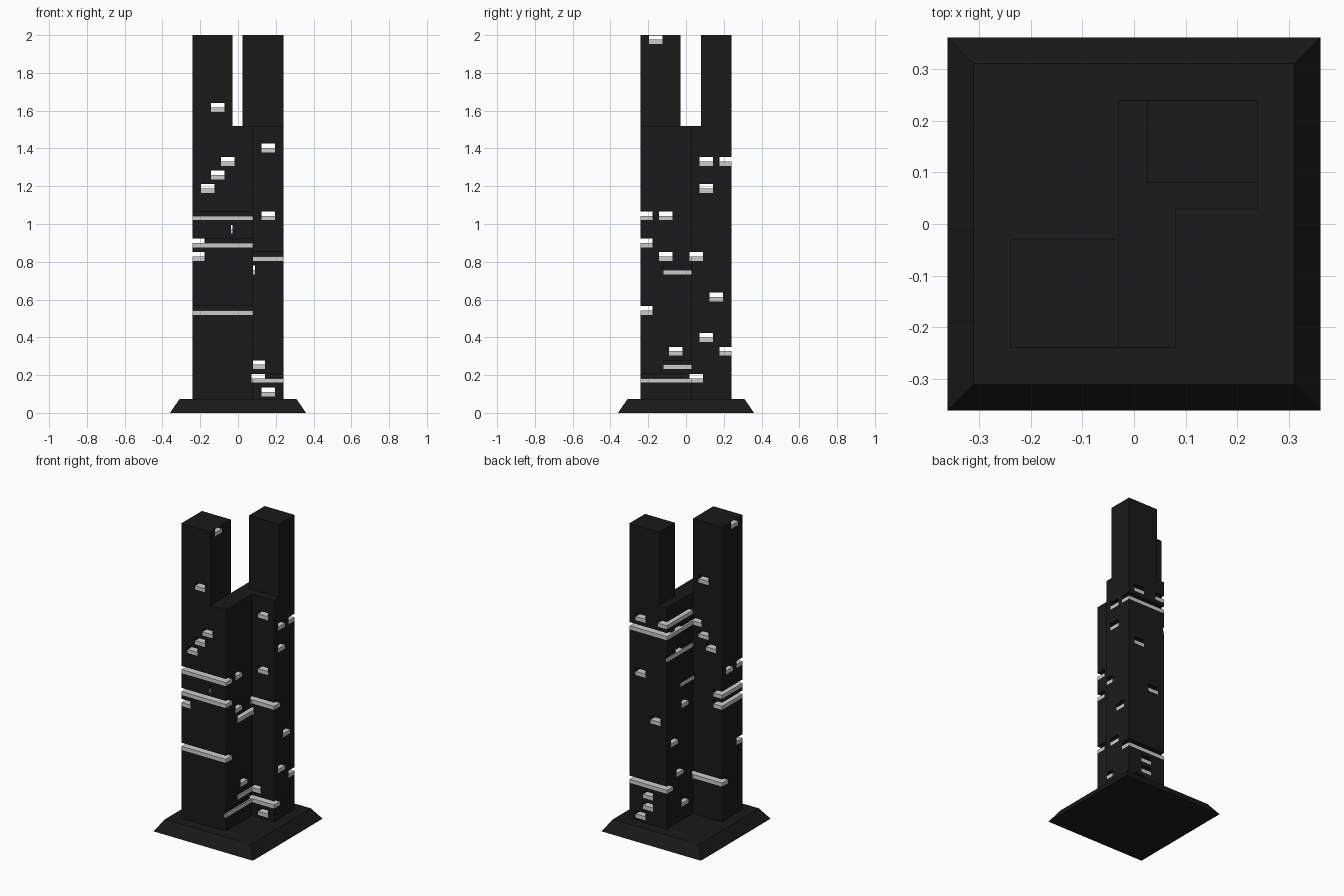
import bpy, bmesh

if "Cube" in bpy.data.objects:
    bpy.data.objects.remove(bpy.data.objects["Cube"])

dark = bpy.data.materials.new("black_cladding")
dark.diffuse_color = (0.01, 0.01, 0.01, 1)
dark.use_nodes = True
dark.node_tree.nodes["Principled BSDF"].inputs["Base Color"].default_value = dark.diffuse_color


def make_object(name, bm, mat=None, helper=False):
    bmesh.ops.recalc_face_normals(bm, faces=bm.faces)
    me = bpy.data.meshes.new(name)
    bm.to_mesh(me)
    bm.free()
    ob = bpy.data.objects.new(name, me)
    bpy.context.scene.collection.objects.link(ob)
    if mat:
        me.materials.append(mat)
    if helper:
        ob.hide_render = True
        ob.hide_set(True)
    return ob


def prism(bm, plan, z0, z1, plan_top=None):
    lo = [bm.verts.new((x, y, z0)) for x, y in plan]
    hi = [bm.verts.new((x, y, z1)) for x, y in (plan_top or plan)]
    bm.faces.new(lo[::-1])
    bm.faces.new(hi)
    for i in range(len(lo)):
        j = (i + 1) % len(lo)
        bm.faces.new((lo[i], lo[j], hi[j], hi[i]))


def rect(x0, x1, y0, y1):
    return [(x0, y0), (x1, y0), (x1, y1), (x0, y1)]


def boolean(ob, operation, other):
    mod = ob.modifiers.new(operation.lower(), 'BOOLEAN')
    mod.operation = operation
    mod.solver = 'EXACT'
    mod.object = other


# Sloped base
bm = bmesh.new()
prism(bm, rect(-.36, .36, -.36, .36), 0, .073, rect(-.31, .31, -.31, .31))
make_object("base", bm, dark)

# Two tall shafts that rise out of the stepped body
SHAFTS = [("front_shaft", rect(-.24, -.03, -.24, -.03)),
          ("back_shaft", rect(.025, .24, .08, .24))]
shafts = []
for name, plan in SHAFTS:
    bm = bmesh.new()
    prism(bm, plan, 1.45, 2.0)
    shafts.append(make_object(name + "_helper", bm, dark, helper=True))

PLAN = [(-.24, -.24), (.08, -.24), (.08, .03), (.24, .03),
        (.24, .24), (-.03, .24), (-.03, -.03), (-.24, -.03)]


def tower(name, helper=False):
    bm = bmesh.new()
    prism(bm, PLAN, .073, 1.52)
    ob = make_object(name, bm, dark, helper)
    for s in shafts:
        boolean(ob, 'UNION', s)
    return ob


body = tower("tower_body")
envelope = tower("tower_envelope_helper", helper=True)

# Light slots on a grid: (column, floor, optional start and end along the slot)
COL, HALF, Z0, FLOOR, SLOT_H = .0533, .036, .1115, .0717, .0235
ALONG_Y = [(-2, 21), (3, 18), (-1, 17), (-2, 16), (-3, 15), (3, 13), (-4, 11),
           (-4, 10), (2, 2, -.12, .5), (2, 1), (3, 0), (1, 9, -.12, .5),
           (0, 18, -.03, .5)]
ALONG_X = [(-3, 26), (2, 17), (4, 17), (2, 15), (-4, 13), (-2, 13), (-4, 11),
           (-2, 10), (1, 10), (3, 7), (-4, 6), (2, 4), (-1, 3), (4, 3), (1, 1)]


def slots(bm, items, along_x, full):
    for col, k, *span in items:
        a, b = span or (-.5, .5)
        c, z = col * COL, Z0 + k * FLOOR
        # outermost columns run past the wall so they open as a corner groove
        c0 = c - HALF - (.05 if col == -4 else 0)
        c1 = c + HALF + (.05 if col == 4 else 0)
        plan = rect(a, b, c0, c1) if along_x else rect(c0, c1, a, b)
        prism(bm, plan, z - SLOT_H, z + SLOT_H if full else z)


# Shallow grooves on the walls of the notch
GROOVES = [(12, -.245, .10), (15, -.03, .5)]
for axis, items in (("y", ALONG_Y), ("x", ALONG_X)):
    for full in (True, False):
        bm = bmesh.new()
        slots(bm, items, axis == "x", full)
        if axis == "y":
            for k, a, b in GROOVES:
                z = Z0 + k * FLOOR
                prism(bm, rect(-.037, -.024 if k == 15 else -.0299, a, b),
                      z - SLOT_H, z + SLOT_H if full else z)
        if full:
            cutter = make_object("slot_cutter_" + axis, bm, dark, helper=True)
            boolean(body, 'DIFFERENCE', cutter)
        else:
            # Light bars fill the lower half of each slot
            bars = make_object("light_bars_" + axis, bm)
            boolean(bars, 'INTERSECT', envelope)
